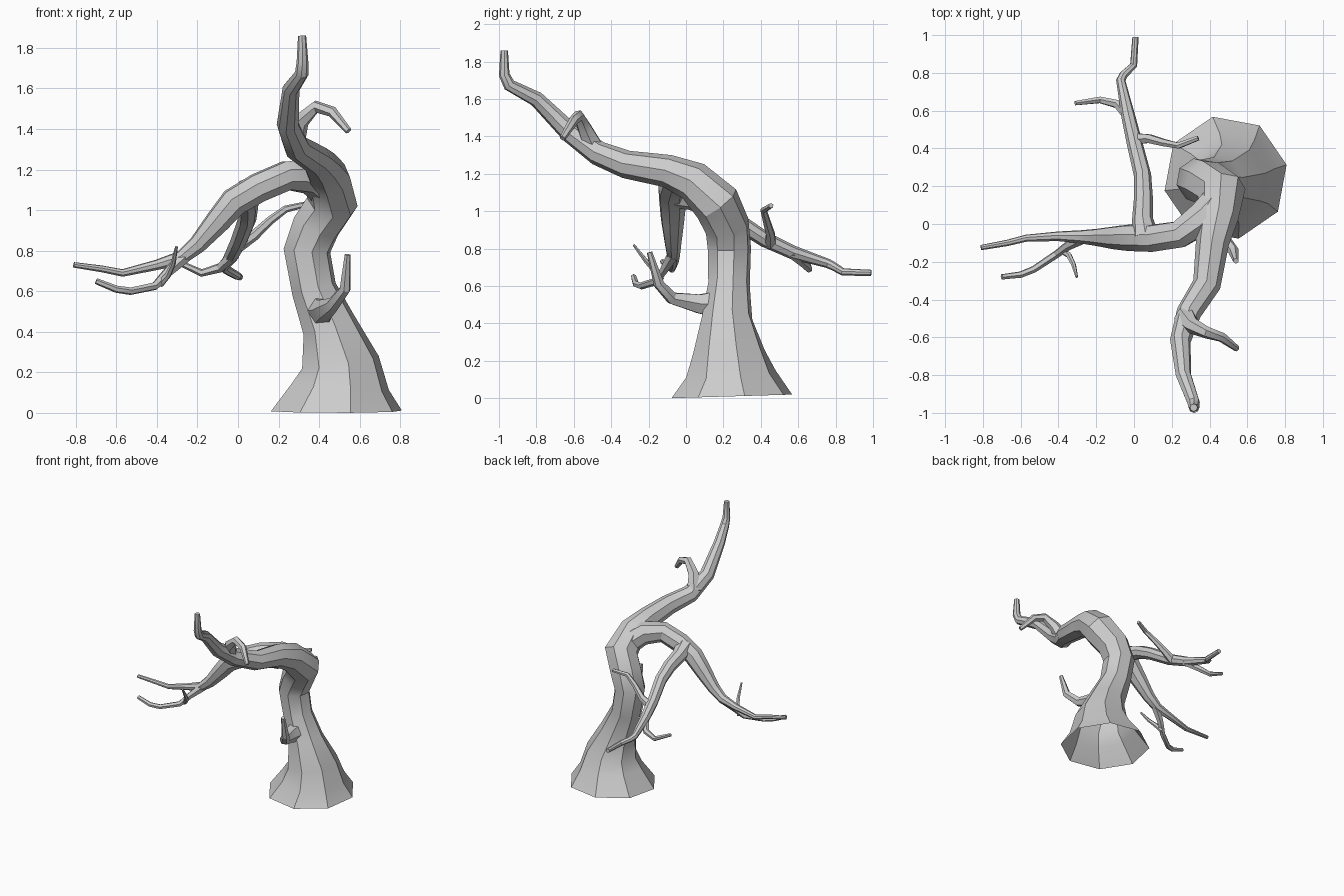
import bpy, bmesh
from math import sin, cos, tau, radians
from mathutils import Vector


def tube(name, pts, sides=6, turn=0.0, base_normal=None, open_base=False):
    """Faceted tapering tube through (x, y, z, radius) points."""
    path = [Vector(p[:3]) for p in pts]
    last = len(path) - 1
    bm = bmesh.new()
    rings, ref = [], None
    for i, c in enumerate(path):
        a = (c - path[i - 1]).normalized() if i > 0 else Vector()
        b = (path[i + 1] - c).normalized() if i < last else Vector()
        t = (a + b).normalized()
        if i == 0 and base_normal:
            t = Vector(base_normal).normalized()
        if ref is None:
            ref = Vector((1, 0, 0)) if abs(t.x) < 0.8 else Vector((0, 0, 1))
        ref = (ref - t * ref.dot(t)).normalized()
        side = t.cross(ref)
        rings.append([bm.verts.new(c + pts[i][3] * (ref * cos(turn + tau * k / sides)
                      + side * sin(turn + tau * k / sides))) for k in range(sides)])
    for lo, hi in zip(rings, rings[1:]):
        for k in range(sides):
            n = (k + 1) % sides
            bm.faces.new((lo[k], lo[n], hi[n], hi[k]))
    bm.faces.new(rings[-1])
    if not open_base:
        bm.faces.new(rings[0][::-1])
    bmesh.ops.recalc_face_normals(bm, faces=bm.faces)
    me = bpy.data.meshes.new(name)
    bm.to_mesh(me)
    bm.free()
    ob = bpy.data.objects.new(name, me)
    bpy.context.collection.objects.link(ob)
    bpy.ops.object.select_all(action='DESELECT')
    ob.select_set(True)
    bpy.context.view_layer.objects.active = ob
    bpy.ops.object.shade_smooth_by_angle(angle=radians(32))
    return ob


# Flared trunk bending over into the forward limb
tube("trunk", [
    (.485, .245, .01, .33), (.505, .24, .13, .245), (.505, .23, .25, .195),
    (.45, .22, .43, .137), (.375, .23, .61, .113), (.34, .232, .80, .118),
    (.385, .22, .92, .122), (.465, .165, 1.04, .128), (.445, .04, 1.16, .108),
    (.415, -.10, 1.215, .088), (.385, -.32, 1.25, .075), (.29, -.47, 1.31, .066),
    (.245, -.62, 1.42, .055), (.262, -.80, 1.60, .042), (.315, -.945, 1.675, .034),
    (.318, -.972, 1.73, .029), (.316, -.972, 1.86, .02)],
    sides=8, turn=radians(12), base_normal=(0, -.03, 1), open_base=True)

# Large limb reaching left
tube("left_limb", [
    (.47, .14, 1.08, .10), (.36, .03, 1.165, .09), (.24, -.055, 1.17, .077),
    (.10, -.075, 1.11, .075), (-.02, -.072, 1.04, .073), (-.10, -.072, .945, .063),
    (-.20, -.07, .83, .046), (-.28, -.068, .765, .036), (-.40, -.065, .73, .026),
    (-.57, -.075, .69, .019), (-.67, -.10, .71, .017), (-.81, -.125, .73, .014)], sides=8)

# Limb reaching to the back
tube("back_limb", [
    (.06, -.07, 1.09, .075), (.045, .03, 1.06, .055), (.05, .14, 1.02, .05),
    (.045, .26, .955, .046), (.005, .42, .85, .042), (-.03, .57, .78, .037),
    (-.07, .76, .72, .025), (-.055, .79, .705, .023), (-.002, .84, .675, .02),
    (.008, .99, .67, .017)], sides=8)

# Small twigs
twigs = {
    "forward_twig": [(.27, -.49, 1.33, .06), (.31, -.54, 1.44, .042), (.385, -.575, 1.51, .032),
                     (.465, -.60, 1.485, .027), (.545, -.66, 1.39, .017)],
    "trunk_twig": [(.41, .20, .50, .09), (.42, .07, .505, .058), (.47, -.075, .535, .036),
                   (.528, -.145, .61, .029), (.54, -.195, .78, .015)],
    "left_twig_long": [(-.27, -.07, .765, .035), (-.35, -.115, .69, .025), (-.41, -.16, .625, .021),
                       (-.53, -.24, .60, .019), (-.60, -.268, .61, .018), (-.70, -.28, .65, .015)],
    "left_twig_short": [(-.385, -.135, .635, .02), (-.345, -.165, .68, .016),
                        (-.32, -.215, .735, .013), (-.303, -.28, .82, .007)],
    "back_twig_left": [(-.02, .56, .78, .032), (-.09, .635, .715, .024), (-.18, .657, .69, .019),
                       (-.31, .64, .75, .013)],
    "back_twig_right": [(0, .45, .825, .035), (.08, .452, .875, .026), (.16, .43, .95, .021),
                        (.235, .415, 1.005, .018), (.34, .455, 1.03, .014)],
}
for name, pts in twigs.items():
    tube(name, pts)
